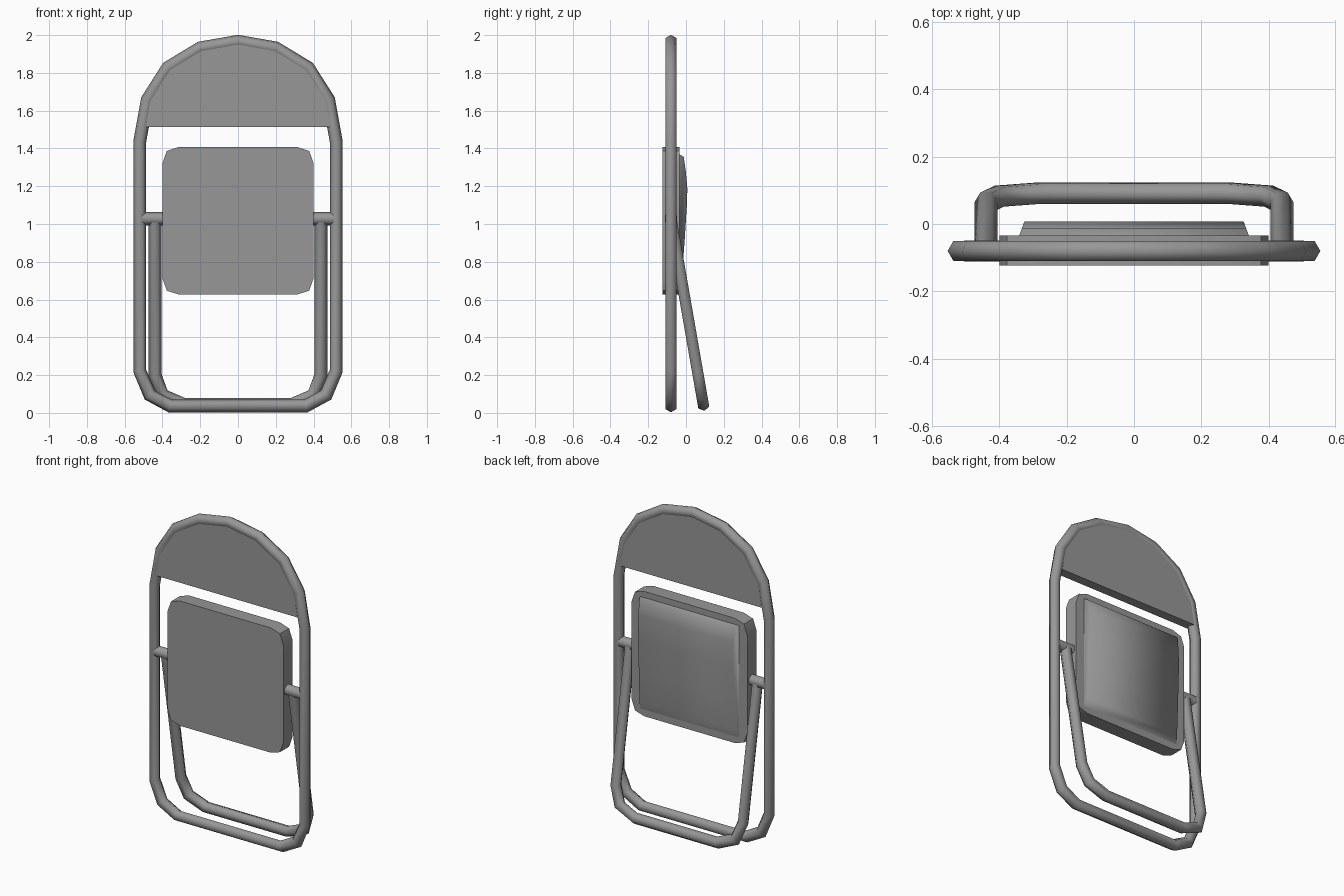
import bpy, bmesh, math
from mathutils import Vector, Matrix

if "Cube" in bpy.data.objects:
    bpy.data.objects.remove(bpy.data.objects["Cube"])

PLANE_Y = -0.08
R = 0.033

dark = bpy.data.materials.new("dark_grey")
dark.diffuse_color = (0.31, 0.31, 0.31, 1)
dark.use_nodes = True
dark.node_tree.nodes["Principled BSDF"].inputs["Base Color"].default_value = dark.diffuse_color


def finish(name, bm, smooth=None):
    bmesh.ops.recalc_face_normals(bm, faces=bm.faces[:])
    me = bpy.data.meshes.new(name)
    bm.to_mesh(me)
    bm.free()
    me.materials.append(dark)
    ob = bpy.data.objects.new(name, me)
    bpy.context.collection.objects.link(ob)
    if smooth:
        bpy.ops.object.select_all(action='DESELECT')
        ob.select_set(True)
        bpy.context.view_layer.objects.active = ob
        bpy.ops.object.shade_smooth_by_angle(angle=math.radians(smooth))
    return ob


def mirror(half):
    return half + [(-x, z) for x, z in reversed(half) if x > 0.001]


def tube(name, path, closed, matrix, r=R, sides=6, phase=0.0):
    """Mitred hexagonal tube along a flat x-z path."""
    bm = bmesh.new()
    pts = [Vector(p) for p in path]
    n = len(pts)
    rings = []
    for i, p in enumerate(pts):
        a = pts[i - 1] if closed or i else None
        b = pts[(i + 1) % n] if closed or i < n - 1 else None
        d1 = (p - a).normalized() if a else (b - p).normalized()
        d2 = (b - p).normalized() if b else d1
        n1, n2 = Vector((d1.y, -d1.x)), Vector((d2.y, -d2.x))
        m = (n1 + n2).normalized()
        m = m / m.dot(n1)
        ring = []
        for k in range(sides):
            t = 2 * math.pi * k / sides + phase
            q = p + m * r * math.cos(t)
            ring.append(bm.verts.new(matrix @ Vector((q.x, r * math.sin(t), q.y))))
        rings.append(ring)
    for i in range(n if closed else n - 1):
        A, B = rings[i], rings[(i + 1) % n]
        for k in range(sides):
            j = (k + 1) % sides
            bm.faces.new((A[k], A[j], B[j], B[k]))
    if not closed:
        bm.faces.new(rings[0])
        bm.faces.new(rings[-1])
    return finish(name, bm, 65)


def slab(name, outline, y0, y1):
    bm = bmesh.new()
    f = bm.faces.new([bm.verts.new((x, y0, z)) for x, z in outline])
    ex = bmesh.ops.extrude_face_region(bm, geom=[f])
    bmesh.ops.translate(bm, vec=(0, y1 - y0, 0),
                        verts=[v for v in ex['geom'] if isinstance(v, bmesh.types.BMVert)])
    return finish(name, bm, 40)


# Main frame loop with arched top
frame = [(0, 1.967), (0.2, 1.932), (0.372, 1.828), (0.48, 1.658), (0.52, 1.437),
         (0.52, 0.222), (0.467, 0.095), (0.36, 0.037)]
tube("main_frame", mirror(frame), True, Matrix.Translation((0, PLANE_Y, 0)), r=0.034)

# Back rest panel filling the arch
panel = [(0, 1.951), (0.195, 1.917), (0.36, 1.816), (0.464, 1.652), (0.488, 1.513)]
slab("back_rest", mirror(panel), PLANE_Y - 0.0294, PLANE_Y + 0.0294)

# Rear leg, a U hinged on the pivot rod
leg = [(0.44, 0.0), (0.44, -0.84), (0.40, -0.95), (0.285, -1.0)]
tilt = Matrix.Translation((0, PLANE_Y, 1.03)) @ Matrix.Rotation(math.atan(0.174), 4, 'X')
tube("rear_leg", mirror(leg), False, tilt, r=0.034)

# Pivot rod
tube("pivot_rod", [(-0.505, 1.028), (0.505, 1.028)], False,
     Matrix.Translation((0, PLANE_Y, 0)), r=0.036)

# Seat with clipped round corners
seat = []
for sx, sz, order in ((1, 1, 1), (1, -1, -1), (-1, -1, 1), (-1, 1, -1)):
    corner = [(0.315, 0.39), (0.377, 0.37), (0.4, 0.305)]
    seat += [(sx * x, 1.017 + sz * z) for x, z in corner[::order]]
slab("seat", seat, -0.124, -0.034)

# Cushion, bulged profile lofted between slightly inset ends
profile = [(-0.036, 1.37), (-0.012, 1.355), (0.0, 1.27), (0.007, 1.19), (0.006, 1.12),
           (-0.008, 0.9), (-0.022, 0.72), (-0.036, 0.66)]
bm = bmesh.new()
sides = []
for s in (-1, 1):
    sides.append([bm.verts.new((s * (0.342 - 0.016 * (y + 0.036) / 0.043), y, z))
                  for y, z in profile])
    bm.faces.new(sides[-1])
for k in range(len(profile)):
    j = (k + 1) % len(profile)
    bm.faces.new((sides[0][k], sides[0][j], sides[1][j], sides[1][k]))
finish("seat_cushion", bm, 85)
